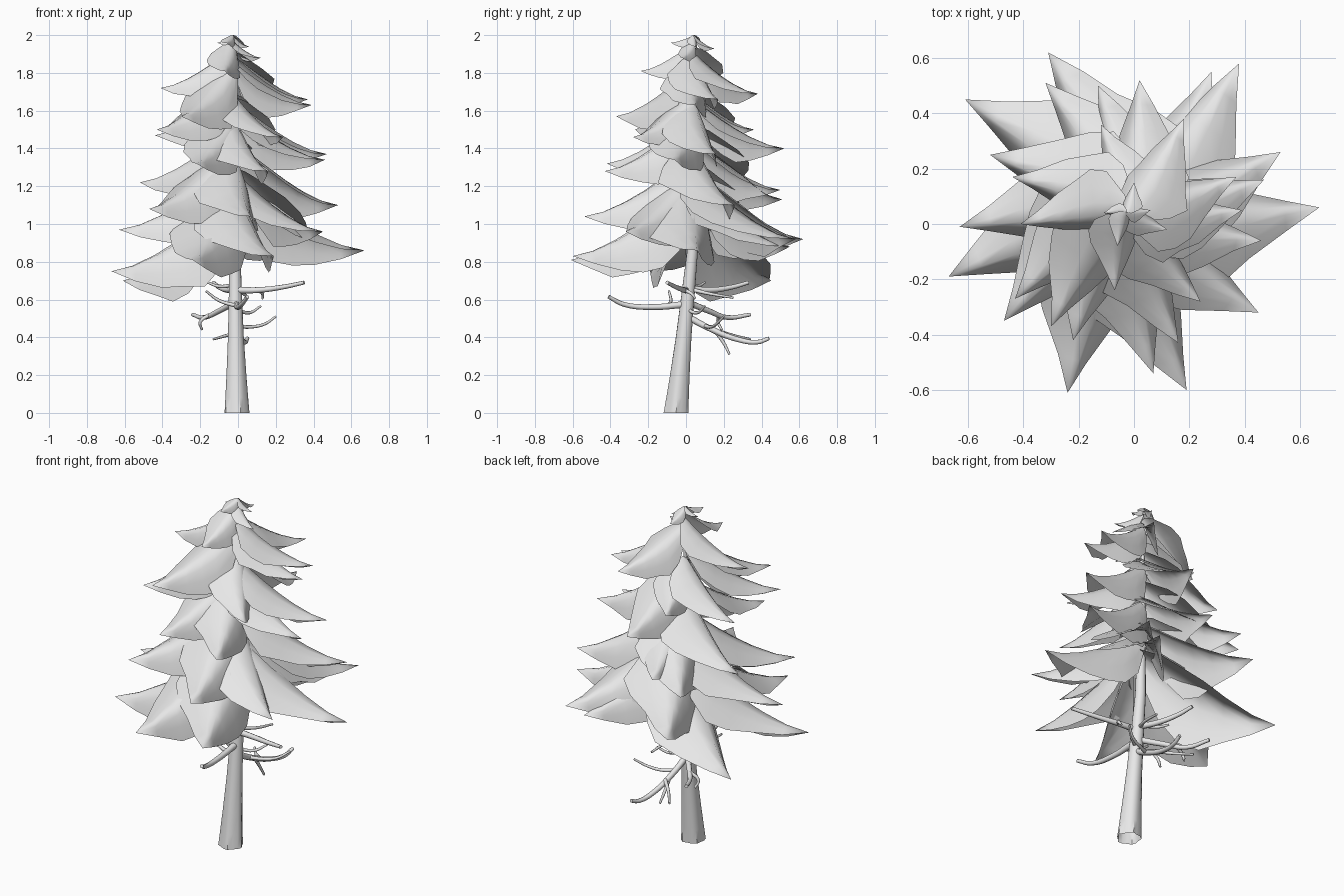
import bpy, math, random
from mathutils import Vector

if "Cube" in bpy.data.objects:
    bpy.data.objects.remove(bpy.data.objects["Cube"])

random.seed(4)

grey = bpy.data.materials.new("pale_grey")
grey.diffuse_color = (0.8, 0.8, 0.8, 1)
grey.use_nodes = True
grey.node_tree.nodes["Principled BSDF"].inputs["Base Color"].default_value = grey.diffuse_color


def make(name, verts, faces, angle):
    me = bpy.data.meshes.new(name)
    me.from_pydata(verts, [], faces)
    me.materials.append(grey)
    ob = bpy.data.objects.new(name, me)
    bpy.context.collection.objects.link(ob)
    bpy.ops.object.select_all(action='DESELECT')
    bpy.context.view_layer.objects.active = ob
    ob.select_set(True)
    bpy.ops.object.shade_smooth_by_angle(angle=math.radians(angle))
    return ob


def axis(z):
    """Centre line of the leaning trunk."""
    k = min(z / 0.9, 1)
    return Vector((-0.008 - 0.02 * z / 2, -0.053 + 0.088 * k + 0.004 * z, z))


# trunk: tapered, fluted foot, open underneath
N = 15
verts, faces = [], []
profile = [(0, .064), (.08, .059), (.2, .052), (.4, .042), (.6, .036),
           (.85, .029), (1.3, .02), (1.9, .006)]
for z, r in profile:
    c = axis(z)
    for i in range(N):
        a = math.tau * i / N
        rr = r * (1 + 0.09 * max(0, 1 - z / .5) * math.cos(5 * a + .6))
        verts.append(c + Vector((rr * math.cos(a), rr * math.sin(a), 0)))
for j in range(len(profile) - 1):
    for i in range(N):
        k = (i + 1) % N
        faces.append((j * N + i, j * N + k, (j + 1) * N + k, (j + 1) * N + i))
make("trunk", verts, faces, 50)

# needle boughs: drooping arched spearheads, given by their tips
tips = [(-.61, .45, .70), (-.67, -.19, .75), (-.24, -.61, .81), (.19, -.60, .83),
        (.67, .06, .86), (.28, .55, .88), (-.31, .62, .92), (.38, .58, .92),
        (-.63, -.01, .97), (.45, -.32, .96), (.07, -.54, 1.04), (-.47, -.35, 1.08),
        (.53, .26, 1.10), (-.32, .51, 1.13), (-.13, .50, 1.18), (-.52, .25, 1.22),
        (.16, -.43, 1.28), (-.22, -.42, 1.32), (.46, -.06, 1.34), (.47, .16, 1.37),
        (.02, .52, 1.40), (-.44, .17, 1.47), (-.43, -.27, 1.50), (.24, -.28, 1.46),
        (-.12, .36, 1.50), (-.30, -.37, 1.57), (.37, .17, 1.66), (.39, .05, 1.63),
        (.18, .38, 1.69), (-.41, .0, 1.72), (-.07, -.24, 1.81), (.12, -.02, 1.88)]
crown_tips = [(-.11, .04, 1.96), (.0, .15, 1.93), (-.06, -.08, 1.96), (.06, .05, 1.94)]
rows = [(0, .12), (.15, .29), (.3, .335), (.45, .285), (.62, .2), (.82, .09), (1, .0)]
cols = (-1, -.67, -.33, 0, .33, .67, 1)
ROLL = math.radians(27)   # every bough is rolled, clockwise edge up


def bough(name, tip, rise):
    tip = Vector(tip)
    root = axis(tip.z)
    d = tip - root
    d.z = 0
    L = d.length
    d.normalize()
    side = Vector((-d.y, d.x, 0))
    verts, faces = [], []
    for t, w in rows[:-1]:
        for s in cols:
            # small irregularity of the hanging edges
            hw = L * w * (1 + (random.uniform(-.08, .08) if abs(s) == 1 else 0))
            u, v = hw * s, -hw * .9 * abs(s) ** 1.5
            p = root + d * (L * t) + side * (u * math.cos(ROLL) + v * math.sin(ROLL))
            p.z += rise * L * (1 - t) ** 1.5 + v * math.cos(ROLL) - u * math.sin(ROLL)
            p.z = min(p.z, 2.0)
            verts.append(p)
    verts.append(tip)
    n = len(cols)
    for j in range(len(rows) - 2):
        for i in range(n - 1):
            a = j * n + i
            faces.append((a, a + n, a + n + 1, a + 1))
    b = (len(rows) - 2) * n
    for i in range(n - 1):
        faces.append((b + i, len(verts) - 1, b + i + 1))
    make(name, verts, faces, 80)


for i, t in enumerate(tips):
    bough(f"bough_{i + 1}", t, .55)
for i, t in enumerate(crown_tips):
    bough(f"crown_bough_{i + 1}", t, (2.0 - t[2]) / (Vector(t) - axis(t[2])).length)


# bare dead branches under the canopy: tapered curved tubes
def branch(name, pts, r):
    cu = bpy.data.curves.new(name, 'CURVE')
    cu.dimensions = '3D'
    cu.bevel_depth = r
    cu.bevel_resolution = 2
    cu.resolution_u = 5
    cu.use_fill_caps = True
    sp = cu.splines.new('BEZIER')
    sp.bezier_points.add(len(pts) - 1)
    for k, (bp, p) in enumerate(zip(sp.bezier_points, pts)):
        bp.co = p
        bp.handle_left_type = bp.handle_right_type = 'AUTO'
        bp.radius = 1 - .45 * k / (len(pts) - 1)
    cu.materials.append(grey)
    bpy.context.collection.objects.link(bpy.data.objects.new(name, cu))


branches = [
    [(-.01, 0, .65), (.1, -.01, .65), (.23, -.05, .665), (.35, -.1, .69)],
    [(-.01, 0, .575), (0, -.18, .56), (.02, -.33, .575), (.05, -.41, .615)],
    [(-.01, -.01, .52), (.0, .12, .45), (.02, .27, .39), (.04, .38, .375), (.05, .44, .395)],
    [(-.01, 0, .59), (-.1, .12, .54), (-.18, .22, .505), (-.24, .34, .52)],
    [(-.01, .01, .66), (-.05, .12, .65), (-.1, .24, .665), (-.13, .33, .69)],
]
twigs = [
    [(.0, .1, .46), (.06, .13, .455), (.14, .16, .47), (.2, .2, .51)],
    [(.01, .18, .43), (-.06, .25, .41), (-.13, .34, .39)],
    [(.0, .15, .44), (.0, .2, .37), (.01, .23, .31)],
    [(-.01, .04, .65), (.03, .13, .63), (.05, .25, .61)],
    [(-.15, .18, .52), (-.2, .17, .48), (-.19, .19, .44)],
    [(.0, -.1, .565), (-.1, -.08, .595), (-.17, -.09, .645)],
    [(.1, -.01, .65), (.13, .03, .63), (.13, .05, .605)],
    [(-.01, .01, .68), (-.1, .06, .67), (-.16, .1, .69)],
    [(-.01, 0, .55), (.06, .06, .53), (.12, .1, .565)],
]
for i, p in enumerate(branches):
    branch(f"dead_branch_{i + 1}", p, .018)
for i, p in enumerate(twigs):
    branch(f"dead_twig_{i + 1}", p, .011)
